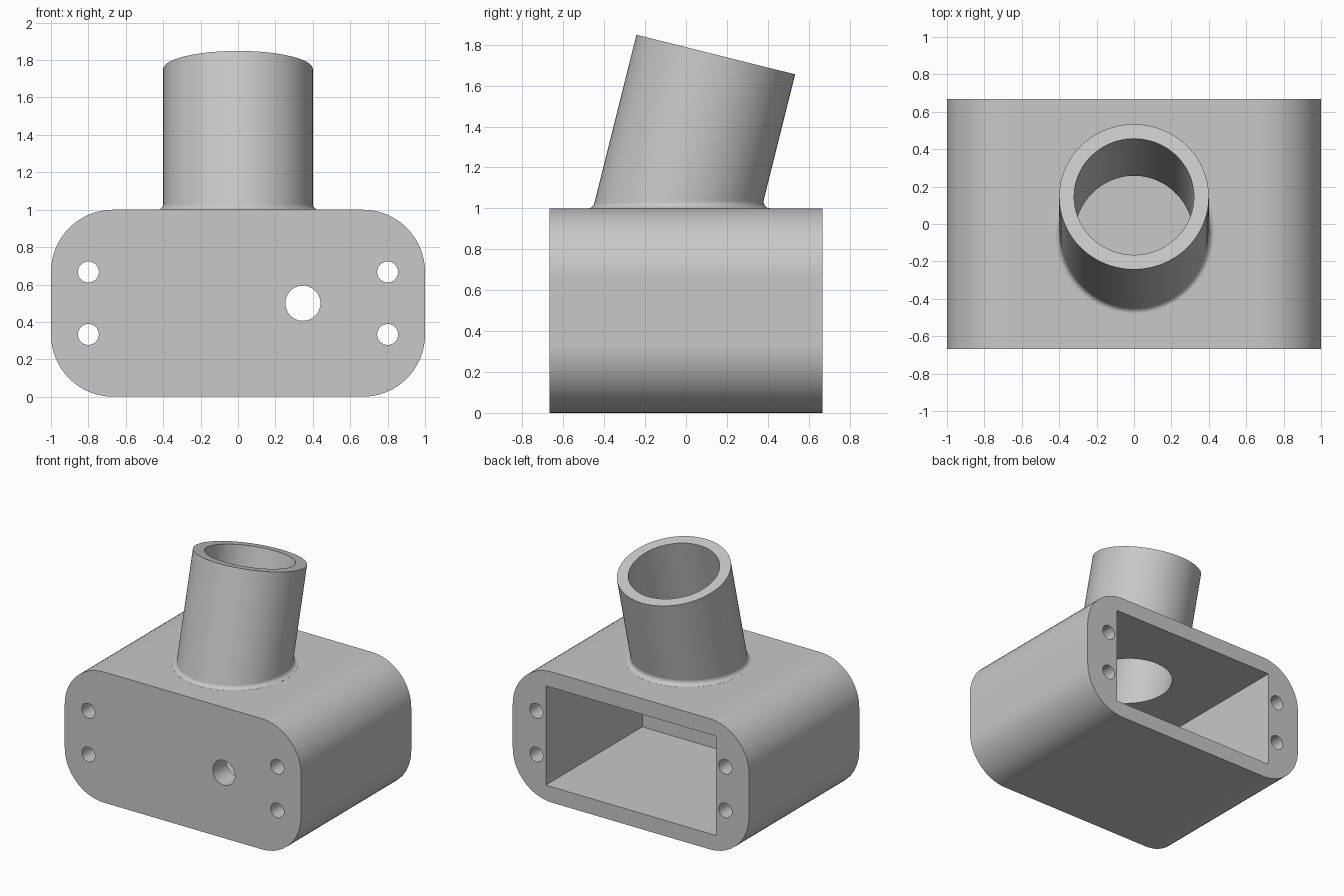
import bpy
import bmesh
from math import sin, cos, pi, radians
from mathutils import Vector, Matrix

cube = bpy.data.objects.get("Cube")
if cube:
    bpy.data.objects.remove(cube, do_unlink=True)

HALF_DEPTH = 0.667
CORNER = 0.333
TILT = radians(14)
TUBE_R, BORE_R, FILLET = 0.4, 0.32, 0.033
TUBE_LEN = 0.775
SEGS = 96

UP = Vector((0, 0, 1))
BASE = Vector((0, -0.042, 1))              # tube axis meets the top face
AXIS = Vector((0, sin(TILT), cos(TILT)))
SIDE = Vector((0, cos(TILT), -sin(TILT)))

grey = bpy.data.materials.new("plain grey")
grey.use_nodes = True
grey.diffuse_color = (0.58, 0.58, 0.58, 1)
grey.node_tree.nodes["Principled BSDF"].inputs["Base Color"].default_value = grey.diffuse_color


def finish(name, bm):
    bmesh.ops.recalc_face_normals(bm, faces=bm.faces)
    mesh = bpy.data.meshes.new(name)
    bm.to_mesh(mesh)
    bm.free()
    mesh.materials.append(grey)
    obj = bpy.data.objects.new(name, mesh)
    bpy.context.collection.objects.link(obj)
    return obj


def loft(name, rings):
    """Closed solid through a list of rings with equal point counts."""
    bm = bmesh.new()
    loops = [[bm.verts.new(p) for p in ring] for ring in rings]
    n = len(loops[0])
    for a, b in zip(loops, loops[1:]):
        for i in range(n):
            j = (i + 1) % n
            bm.faces.new((a[i], a[j], b[j], b[i]))
    bm.faces.new(loops[0])
    bm.faces.new(loops[-1])
    return finish(name, bm)


def rod(name, start, end, radius, segs):
    bm = bmesh.new()
    start, end = Vector(start), Vector(end)
    turn = (end - start).to_track_quat('Z', 'Y').to_matrix().to_4x4()
    bmesh.ops.create_cone(bm, cap_ends=True, segments=segs, radius1=radius, radius2=radius,
                          depth=(end - start).length,
                          matrix=Matrix.Translation((start + end) / 2) @ turn)
    return finish(name, bm)


def combine(target, tool, operation):
    tool.hide_render = True
    mod = target.modifiers.new(operation.lower(), 'BOOLEAN')
    mod.object, mod.operation, mod.solver = tool, operation, 'EXACT'
    bpy.context.view_layer.objects.active = target
    bpy.ops.object.modifier_apply(modifier=mod.name)
    bpy.data.objects.remove(tool, do_unlink=True)


# Rounded block
outline = []
for k, (sx, sz) in enumerate([(1, 1), (-1, 1), (-1, -1), (1, -1)]):
    for i in range(17):
        t = (k + i / 16) * pi / 2
        outline.append((sx * (1 - CORNER) + CORNER * cos(t),
                        0.5 + sz * (0.5 - CORNER) + CORNER * sin(t)))
housing = loft("housing", [[(x, y, z) for x, z in outline] for y in (-HALF_DEPTH, HALF_DEPTH)])

# Tilted tube with a rolling-ball fillet where it meets the block
STEPS = 8
columns = []
for i in range(SEGS):
    t = 2 * pi * i / SEGS
    out = Vector((cos(t), 0, 0)) + SIDE * sin(t)
    q = BASE + out * (TUBE_R + FILLET)
    q += AXIS * ((1 + FILLET - q.z) / AXIS.z)
    arc = [q - FILLET * UP.slerp(out, k / STEPS) for k in range(STEPS + 1)]
    arc[0].z += 0.0004
    foot = Vector((arc[0].x, arc[0].y, 0.95))
    columns.append([foot] + arc + [BASE + AXIS * TUBE_LEN + out * TUBE_R])
tube = loft("tube", list(zip(*columns)))
combine(housing, tube, 'UNION')

# Cavity open at the back
cavity = loft("cavity_cutter", [[(-0.72, y, 0.12), (0.72, y, 0.12), (0.72, y, 0.88), (-0.72, y, 0.88)]
                                for y in (-0.5, 0.9)])
combine(housing, cavity, 'DIFFERENCE')

# Bore down the tube into the cavity
combine(housing, rod("bore_cutter", BASE - AXIS * 0.4, BASE + AXIS, BORE_R, SEGS), 'DIFFERENCE')

# Cable hole in the front wall
combine(housing, rod("cable_hole_cutter", (0.347, -0.9, 0.5), (0.347, -0.2, 0.5), 0.094, 48), 'DIFFERENCE')

# Four screw holes right through the side walls
for x in (-0.8, 0.8):
    for z in (0.333, 0.667):
        combine(housing, rod("screw_hole_cutter", (x, -0.9, z), (x, 0.9, z), 0.056, 32), 'DIFFERENCE')

# Smooth curves, crisp edges, flat large faces
bpy.ops.object.select_all(action='DESELECT')
housing.select_set(True)
bpy.context.view_layer.objects.active = housing
bpy.ops.object.shade_smooth_by_angle(angle=radians(30))
weighted = housing.modifiers.new("weighted normals", 'WEIGHTED_NORMAL')
weighted.keep_sharp = True
